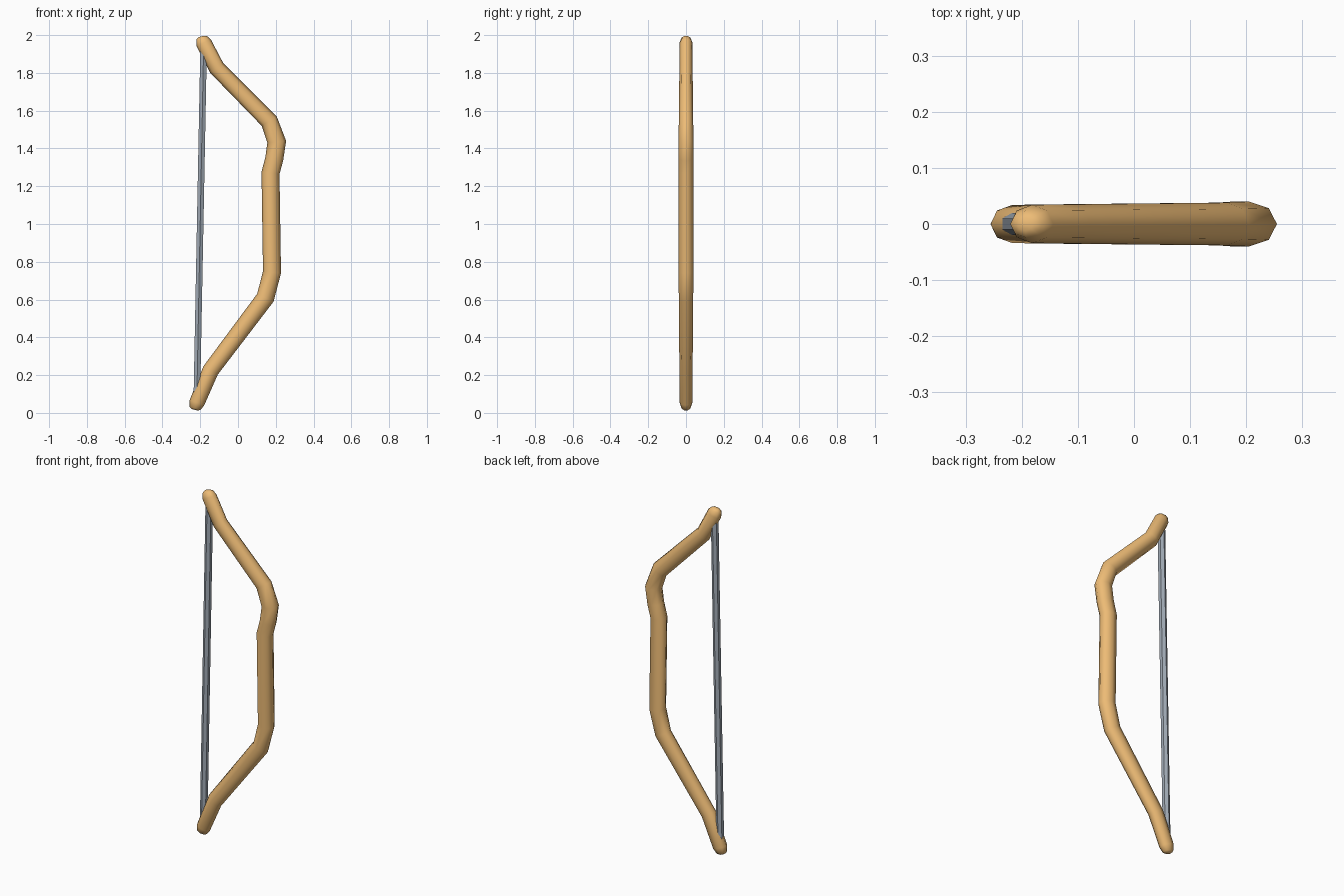
import bpy, bmesh, math
from mathutils import Vector

if "Cube" in bpy.data.objects:
    bpy.data.objects.remove(bpy.data.objects["Cube"])


def material(name, rgb):
    m = bpy.data.materials.new(name)
    m.diffuse_color = (*rgb, 1)
    m.use_nodes = True
    m.node_tree.nodes["Principled BSDF"].inputs["Base Color"].default_value = m.diffuse_color
    return m


def tube(name, stations, sides, turn, mat, smooth):
    """Sweep an oval along (x, z, in-plane radius, y radius) stations."""
    bm = bmesh.new()
    pts = [Vector((s[0], 0, s[1])) for s in stations]
    rings = []
    for i, (x, z, ra, rb) in enumerate(stations):
        a = (pts[i] - pts[i - 1]).normalized() if i else Vector()
        b = (pts[i + 1] - pts[i]).normalized() if i < len(pts) - 1 else Vector()
        t = (a + b).normalized()
        side = Vector((t.z, 0, -t.x))
        ring = []
        for k in range(sides):
            ang = 2 * math.pi * (k + turn) / sides
            ring.append(bm.verts.new(pts[i] + side * ra * math.cos(ang)
                                     + Vector((0, rb * math.sin(ang), 0))))
        rings.append(ring)
    for r0, r1 in zip(rings, rings[1:]):
        for k in range(sides):
            j = (k + 1) % sides
            bm.faces.new((r0[k], r0[j], r1[j], r1[k]))
    bm.faces.new(rings[0])
    bm.faces.new(rings[-1])
    bmesh.ops.recalc_face_normals(bm, faces=bm.faces)
    me = bpy.data.meshes.new(name)
    bm.to_mesh(me)
    bm.free()
    for p in me.polygons:
        p.use_smooth = smooth
    me.materials.append(mat)
    ob = bpy.data.objects.new(name, me)
    bpy.context.collection.objects.link(ob)
    return ob


wood = material("wood", (0.85, 0.5, 0.18))
cord = material("cord", (0.36, 0.41, 0.47))

# Bow stave, bottom tip to top tip, with rounded ends
tube("bow_stave", [
    (-0.229, 0.016, 0.015, 0.012),
    (-0.227, 0.024, 0.030, 0.024),
    (-0.217, 0.055, 0.041, 0.034),
    (-0.145, 0.225, 0.044, 0.035),
    (0.145, 0.610, 0.048, 0.038),
    (0.180, 0.745, 0.048, 0.040),
    (0.172, 1.270, 0.048, 0.040),
    (0.192, 1.345, 0.048, 0.040),
    (0.205, 1.435, 0.050, 0.040),
    (0.165, 1.545, 0.047, 0.038),
    (-0.112, 1.825, 0.043, 0.035),
    (-0.182, 1.960, 0.042, 0.034),
    (-0.192, 1.985, 0.030, 0.024),
    (-0.194, 1.993, 0.015, 0.012),
], 8, 0, wood, True)

# Straight bowstring between the tips
tube("bow_string", [(-0.218, 0.08, 0.02, 0.02), (-0.182, 1.94, 0.02, 0.02)],
     6, 0.5, cord, False)
